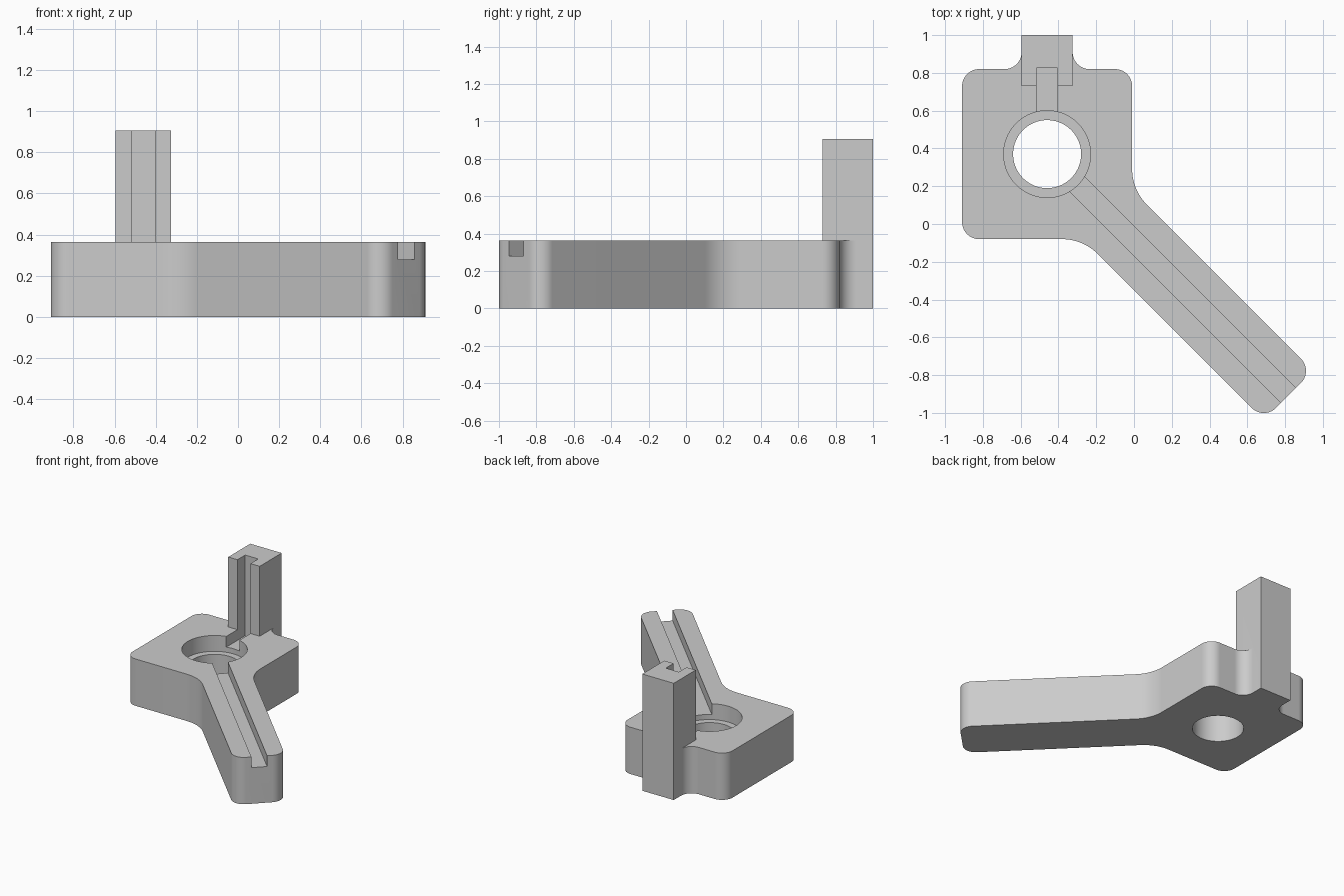
import bpy, bmesh, math
from mathutils import Vector, Matrix

cube = bpy.data.objects.get("Cube")
if cube:
    bpy.data.objects.remove(cube, do_unlink=True)

CENTRE = Vector((-0.46, 0.37))      # axis of the bore
HALF = 0.45                         # half side of the square plate
THICK = 0.363
POST_HALF, POST_TOP = 0.135, 0.905
BACK = 1.0
ARM_LEN, ARM_HALF = 1.807, 0.184
GROOVE_HALF, GROOVE_Z = 0.056, 0.28
ROUND, FILLET = 0.09, 0.27

grey = bpy.data.materials.new("light grey")
grey.use_nodes = True
grey.diffuse_color = (0.6, 0.6, 0.6, 1)
grey.node_tree.nodes["Principled BSDF"].inputs["Base Color"].default_value = (0.6, 0.6, 0.6, 1)


def rounded(corners, steps=14):
    """Outline with an arc of the given radius at each corner."""
    out = []
    for i, (p, r) in enumerate(corners):
        if r == 0:
            out.append(p)
            continue
        a = (corners[i - 1][0] - p).normalized()
        b = (corners[(i + 1) % len(corners)][0] - p).normalized()
        half = a.angle(b) / 2
        mid = p + (a + b).normalized() * (r / math.sin(half))
        start = p + a * (r / math.tan(half)) - mid
        sweep = math.pi - 2 * half
        if a.x * b.y - a.y * b.x > 0:
            sweep = -sweep
        for k in range(steps + 1):
            out.append(mid + Matrix.Rotation(sweep * k / steps, 2) @ start)
    return out


def prism(name, outline, z0, z1):
    """Solid standing on an outline."""
    bm = bmesh.new()
    face = bm.faces.new([bm.verts.new((p.x, p.y, z0)) for p in outline])
    top = bmesh.ops.extrude_face_region(bm, geom=[face])["geom"]
    verts = [v for v in top if isinstance(v, bmesh.types.BMVert)]
    bmesh.ops.translate(bm, verts=verts, vec=(0, 0, z1 - z0))
    bmesh.ops.recalc_face_normals(bm, faces=bm.faces)
    mesh = bpy.data.meshes.new(name)
    bm.to_mesh(mesh)
    bm.free()
    mesh.materials.append(grey)
    obj = bpy.data.objects.new(name, mesh)
    bpy.context.collection.objects.link(obj)
    return obj


def strip(direction, start, end, half):
    """Rectangle laid out from the bore axis along a direction."""
    d = direction.normalized()
    n = Vector((-d.y, d.x))
    return [CENTRE + d * s + n * h for s, h in
            ((start, -half), (end, -half), (end, half), (start, half))]


def circle(radius, count=96):
    return [CENTRE + Vector((math.cos(t), math.sin(t))) * radius
            for t in (2 * math.pi * i / count for i in range(count))]


def combine(target, tool, operation):
    mod = target.modifiers.new("combine", "BOOLEAN")
    mod.solver = "EXACT"
    mod.operation = operation
    mod.object = tool
    bpy.context.view_layer.objects.active = target
    bpy.ops.object.modifier_apply(modifier=mod.name)
    bpy.data.objects.remove(tool, do_unlink=True)


# Plate, diagonal arm and rear tab in one outline
diagonal, rear = Vector((1, -1)), Vector((0, 1))
arm = strip(diagonal, 0, ARM_LEN, ARM_HALF)
x0, x1 = CENTRE.x - HALF, CENTRE.x + HALF
y0, y1 = CENTRE.y - HALF, CENTRE.y + HALF
reach = ARM_HALF * math.sqrt(2)
left, right = CENTRE.x - POST_HALF, CENTRE.x + POST_HALF
corners = [
    ((x0, y0), ROUND),
    ((x1 - reach, y0), FILLET),
    (arm[1], ROUND),
    (arm[2], ROUND),
    ((x1, y0 + reach), FILLET),
    ((x1, y1), ROUND),
    ((right, y1), ROUND),
    ((right, BACK), 0),
    ((left, BACK), 0),
    ((left, y1), ROUND),
    ((x0, y1), ROUND),
]
bracket = prism("bracket", rounded([(Vector(p), r) for p, r in corners]), 0, THICK)

# Upright post at the back
back = BACK - CENTRE.y
post = prism("post", strip(rear, back - 2 * POST_HALF, back, POST_HALF), 0.15, POST_TOP)
combine(bracket, post, "UNION")

# Stepped bore and the two grooves
cuts = [
    ("bore", circle(0.18), -0.1, 0.5),
    ("counterbore", circle(0.23), 0.24, 0.5),
    ("arm_groove", strip(diagonal, 0.1, ARM_LEN + 0.1, GROOVE_HALF), GROOVE_Z, 0.5),
    ("post_groove", strip(rear, 0.1, 0.455, GROOVE_HALF), GROOVE_Z, 1.1),
]
for name, outline, low, high in cuts:
    combine(bracket, prism(name, outline, low, high), "DIFFERENCE")

bpy.ops.object.select_all(action="DESELECT")
bracket.select_set(True)
bpy.context.view_layer.objects.active = bracket
bpy.ops.object.shade_smooth_by_angle(angle=math.radians(30))
